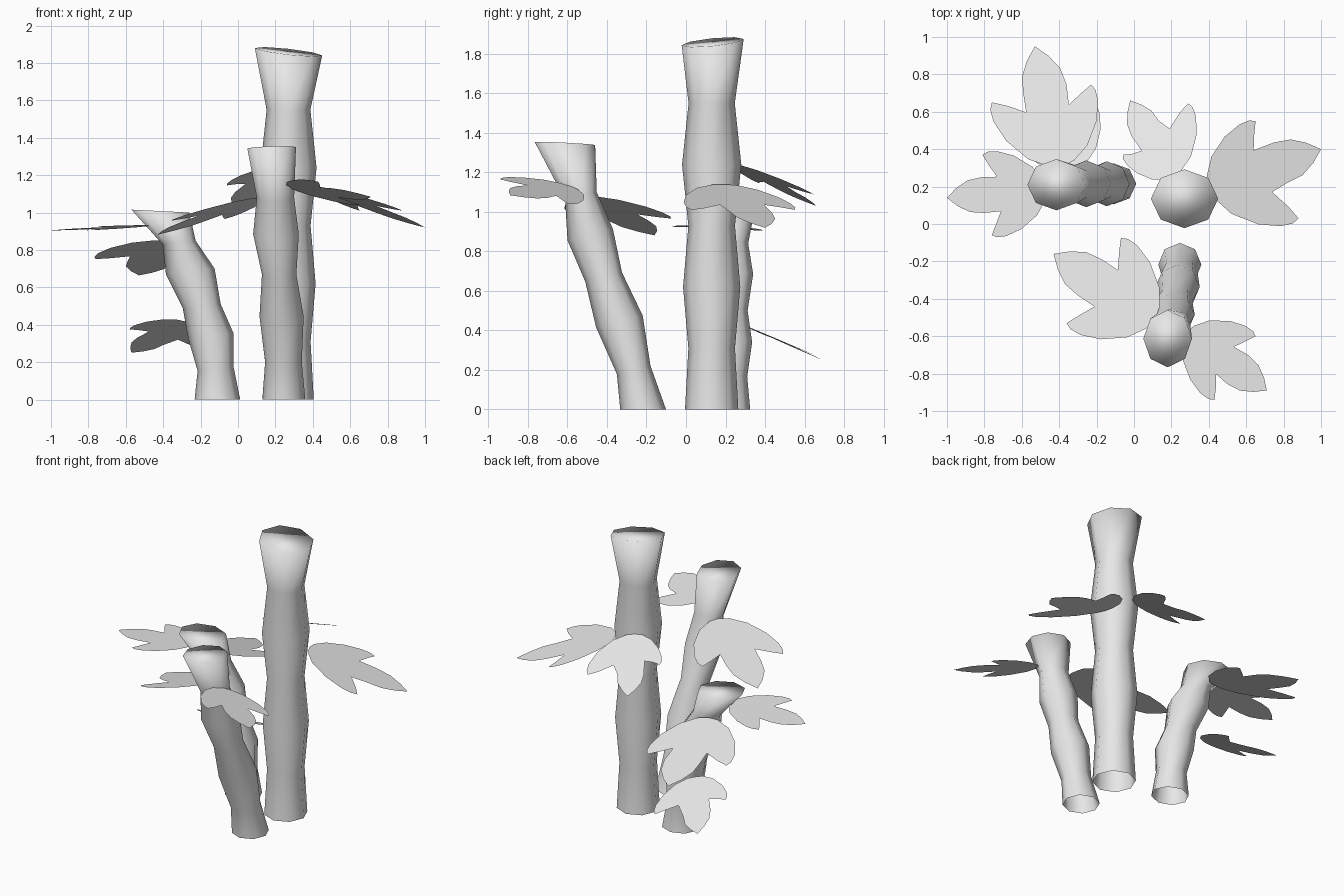
import bpy, bmesh, math
from mathutils import Vector

cube = bpy.data.objects.get("Cube")
if cube:
    bpy.data.objects.remove(cube, do_unlink=True)

grey = bpy.data.materials.new("pale_grey")
grey.use_nodes = True
grey.diffuse_color = (0.8, 0.8, 0.8, 1)
grey.node_tree.nodes["Principled BSDF"].inputs["Base Color"].default_value = (0.8, 0.8, 0.8, 1)


def finish(bm, name, smooth):
    mesh = bpy.data.meshes.new(name)
    bm.to_mesh(mesh)
    bm.free()
    mesh.materials.append(grey)
    for p in mesh.polygons:
        p.use_smooth = smooth
    obj = bpy.data.objects.new(name, mesh)
    bpy.context.collection.objects.link(obj)
    return obj


def stalk(name, rings, mid_tilt, top_tilt, sides=8):
    """Loft of octagons (x, y, z, rx, ry), open below and capped on top."""
    bm = bmesh.new()
    loops = []
    for i, (cx, cy, z, rx, ry) in enumerate(rings):
        tx, ty = (0, 0) if i == 0 else top_tilt if i == len(rings) - 1 else mid_tilt
        loop = []
        for k in range(sides):
            a = math.tau * k / sides
            dx, dy = rx * math.cos(a), ry * math.sin(a)
            loop.append(bm.verts.new((cx + dx, cy + dy, z + tx * dx + ty * dy)))
        loops.append(loop)
    for lo, hi in zip(loops, loops[1:]):
        for k in range(sides):
            j = (k + 1) % sides
            bm.faces.new((lo[k], lo[j], hi[j], hi[k]))
    bm.faces.new(loops[-1])
    return finish(bm, name, True)


def leaf(name, base, left, mid, right, slope):
    """Flat three-lobed leaf; tips are plan points, slope tilts the blade."""
    b = Vector(base[:2])
    l, m, r = (Vector(t) - b for t in (left, mid, right))

    def along(axis, t, w):
        return axis * t + Vector((-axis.y, axis.x)) * w

    outer = ((0.1, 0.1), (0.32, 0.19), (0.62, 0.2), (0.85, 0.14), (0.96, 0.07))
    crown = ((0.64, 0.18), (0.78, 0.16), (0.9, 0.09))
    pts = [Vector((0, 0))]
    pts += [along(l, t, w) for t, w in outer]
    pts += [l, along(l, 0.86, -0.08), l * 0.43 + m * 0.22]
    pts += [along(m, t, w) for t, w in crown] + [m]
    pts += [along(m, t, -w) for t, w in reversed(crown)]
    pts += [r * 0.43 + m * 0.22, along(r, 0.86, 0.08), r]
    pts += [along(r, t, -w) for t, w in reversed(outer)]
    bm = bmesh.new()
    vs = [bm.verts.new((b.x + p.x, b.y + p.y,
                        base[2] + slope[0] * p.x + slope[1] * p.y)) for p in pts]
    face = bm.faces.new(vs)
    face.normal_update()
    if face.normal.z < 0:
        face.normal_flip()
    return finish(bm, name, False)


# Tall upright stalk
radii = (0.135, 0.118, 0.145, 0.118, 0.15, 0.117)
tall = [(0.27, 0.13, 0.31 * i, r, r) for i, r in enumerate(radii)]
stalk("tall_stalk", tall + [(0.27, 0.135, 1.86, 0.18, 0.157)], (0, 0), (-0.11, 0.1))

# Stalk leaning to the front
stalk("front_stalk", [
    (0.245, -0.217, 0, 0.115, 0.116), (0.243, -0.265, 0.2, 0.098, 0.085),
    (0.233, -0.337, 0.445, 0.118, 0.118), (0.22, -0.417, 0.67, 0.092, 0.093),
    (0.203, -0.485, 0.885, 0.122, 0.115), (0.2, -0.532, 1.08, 0.1, 0.08),
    (0.18, -0.613, 1.347, 0.13, 0.153)], (0, 0.25), (0.03, -0.05))

# Stalk leaning to the right
stalk("right_stalk", [
    (-0.11, 0.215, 0, 0.122, 0.11), (-0.12, 0.215, 0.165, 0.096, 0.095),
    (-0.145, 0.215, 0.34, 0.121, 0.12), (-0.194, 0.215, 0.5, 0.101, 0.097),
    (-0.255, 0.215, 0.685, 0.13, 0.125), (-0.315, 0.215, 0.84, 0.088, 0.1),
    (-0.415, 0.21, 1.008, 0.155, 0.137)], (0.12, 0), (-0.05, 0))

# Leaves: base, left tip, middle tip, right tip, blade slope
leaf("right_stalk_back_leaf", (-0.38, 0.31, 0.85),
     (-0.76, 0.65), (-0.53, 0.95), (-0.23, 0.745), (0, -0.29))
leaf("right_stalk_side_leaf", (-0.47, 0.18, 0.93),
     (-0.76, -0.06), (-1.0, 0.14), (-0.81, 0.37), (0.05, -0.04))
leaf("right_stalk_low_leaf", (-0.29, 0.31, 0.42),
     (-0.58, 0.4), (-0.57, 0.69), (-0.22, 0.65), (0.02, -0.43))
leaf("tall_stalk_back_leaf", (0.2, 0.25, 1.24),
     (-0.06, 0.37), (-0.02, 0.66), (0.29, 0.645), (0.17, -0.42))
leaf("tall_stalk_side_leaf", (0.4, 0.2, 1.14),
     (0.65, 0.55), (1.0, 0.4), (0.88, 0.03), (-0.32, -0.14))
leaf("front_stalk_back_leaf", (0.11, -0.51, 1.08),
     (-0.36, -0.53), (-0.43, -0.16), (-0.07, -0.075), (0.27, -0.15))
leaf("front_stalk_side_leaf", (0.28, -0.58, 1.13),
     (0.65, -0.6), (0.71, -0.89), (0.43, -0.94), (-0.25, -0.2))
